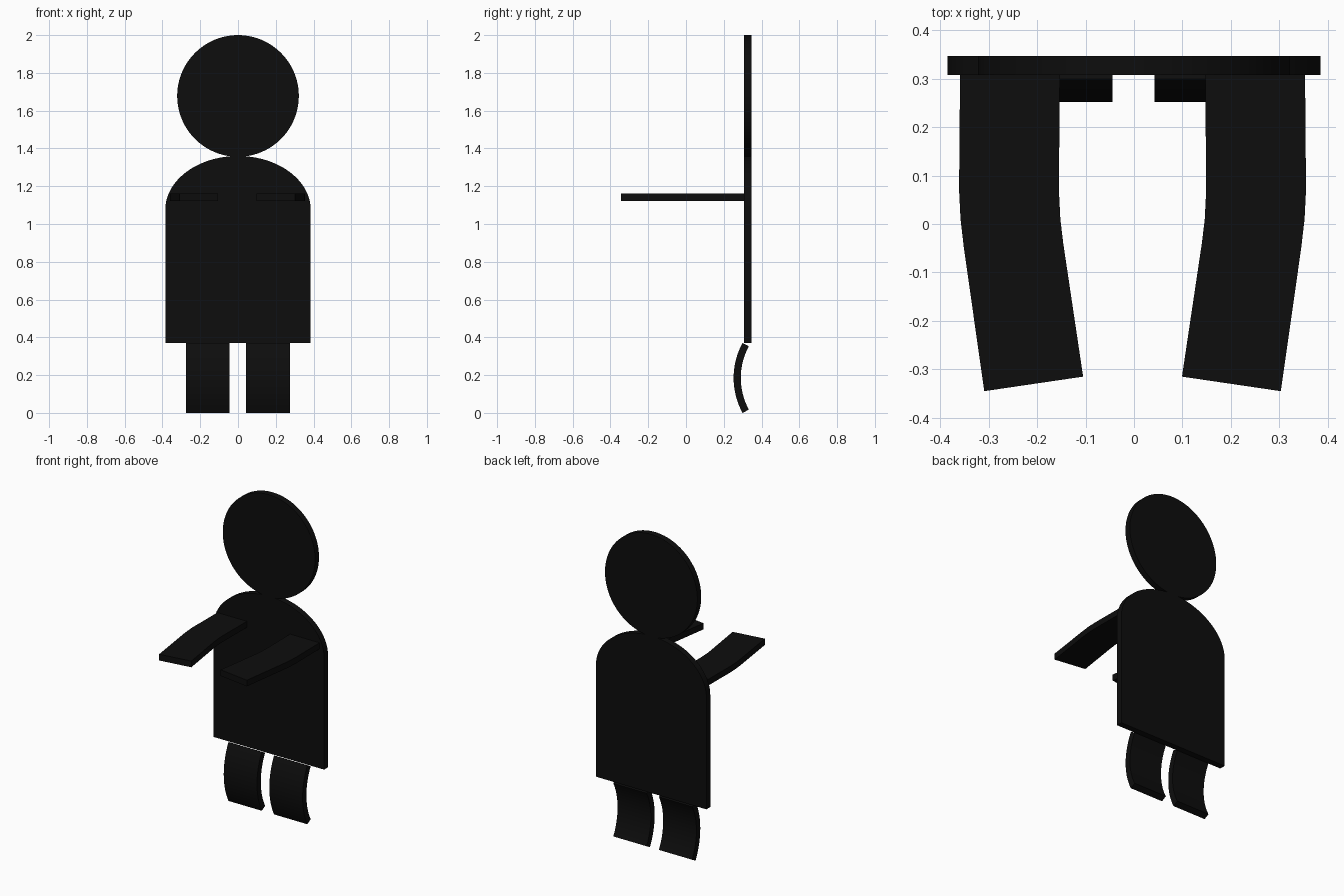
import bpy, bmesh, math
from mathutils import Vector

if "Cube" in bpy.data.objects:
    bpy.data.objects.remove(bpy.data.objects["Cube"])

black = bpy.data.materials.new("black")
black.diffuse_color = (0.004, 0.004, 0.004, 1)
black.use_nodes = True
black.node_tree.nodes["Principled BSDF"].inputs["Base Color"].default_value = black.diffuse_color


def prism(name, points, offset):
    """Flat outline of 3D points, extruded by an offset vector."""
    bm = bmesh.new()
    face = bm.faces.new([bm.verts.new(p) for p in points])
    res = bmesh.ops.extrude_face_region(bm, geom=[face], use_keep_orig=True)
    verts = [v for v in res["geom"] if isinstance(v, bmesh.types.BMVert)]
    bmesh.ops.translate(bm, verts=verts, vec=Vector(offset))
    bmesh.ops.recalc_face_normals(bm, faces=bm.faces)
    me = bpy.data.meshes.new(name)
    bm.to_mesh(me)
    bm.free()
    ob = bpy.data.objects.new(name, me)
    bpy.context.collection.objects.link(ob)
    me.materials.append(black)
    bpy.ops.object.select_all(action='DESELECT')
    ob.select_set(True)
    bpy.context.view_layer.objects.active = ob
    bpy.ops.object.shade_smooth_by_angle(angle=math.radians(30))
    return ob


FRONT, THICK = 0.308, 0.039

# head: round plate
angles = [2 * math.pi * i / 96 for i in range(96)]
prism("head", [(0.322 * math.cos(a), FRONT, 1.678 + 0.322 * math.sin(a)) for a in angles],
      (0, THICK, 0))

# body: plate with an elliptical shoulder line
arch = [math.pi * i / 48 for i in range(49)]
prism("body", [(-0.385, FRONT, 0.37), (0.385, FRONT, 0.37)] +
      [(0.385 * math.cos(a), FRONT, 1.075 + 0.285 * math.sin(a)) for a in arch],
      (0, THICK, 0))

# arms: flat strips reaching forward, bent inwards (outer edge, then inner edge)
outer = [(0.356, 0.31), (0.358, 0.07), (0.355, 0.01), (0.348, -0.05), (0.306, -0.345)]
inner = [(0.102, -0.315), (0.143, -0.04), (0.149, 0.01), (0.152, 0.07), (0.150, 0.31)]
for side, s in (("left", -1), ("right", 1)):
    prism(side + "_arm", [(s * x - 0.003, y, 1.122) for x, y in outer + inner], (0, 0, 0.039))

# legs: strips curved forward, thickened from a centre line through three points
ts = [i / 16 for i in range(17)]
half = 0.019
sagitta, chord = 0.045, 0.353
radius = (chord ** 2 / 4 + sagitta ** 2) / (2 * sagitta)
sweep = math.asin(chord / 2 / radius)


def arc(r):
    return [(0.271 + radius - r * math.cos(a), 0.185 + r * math.sin(a))
            for a in [sweep * (2 * t - 1) for t in ts]]


profile = arc(radius + half) + arc(radius - half)[::-1]
for side, x in (("left", -0.276), ("right", 0.042)):
    prism(side + "_leg", [(x, y, z) for y, z in profile], (0.232, 0, 0))
